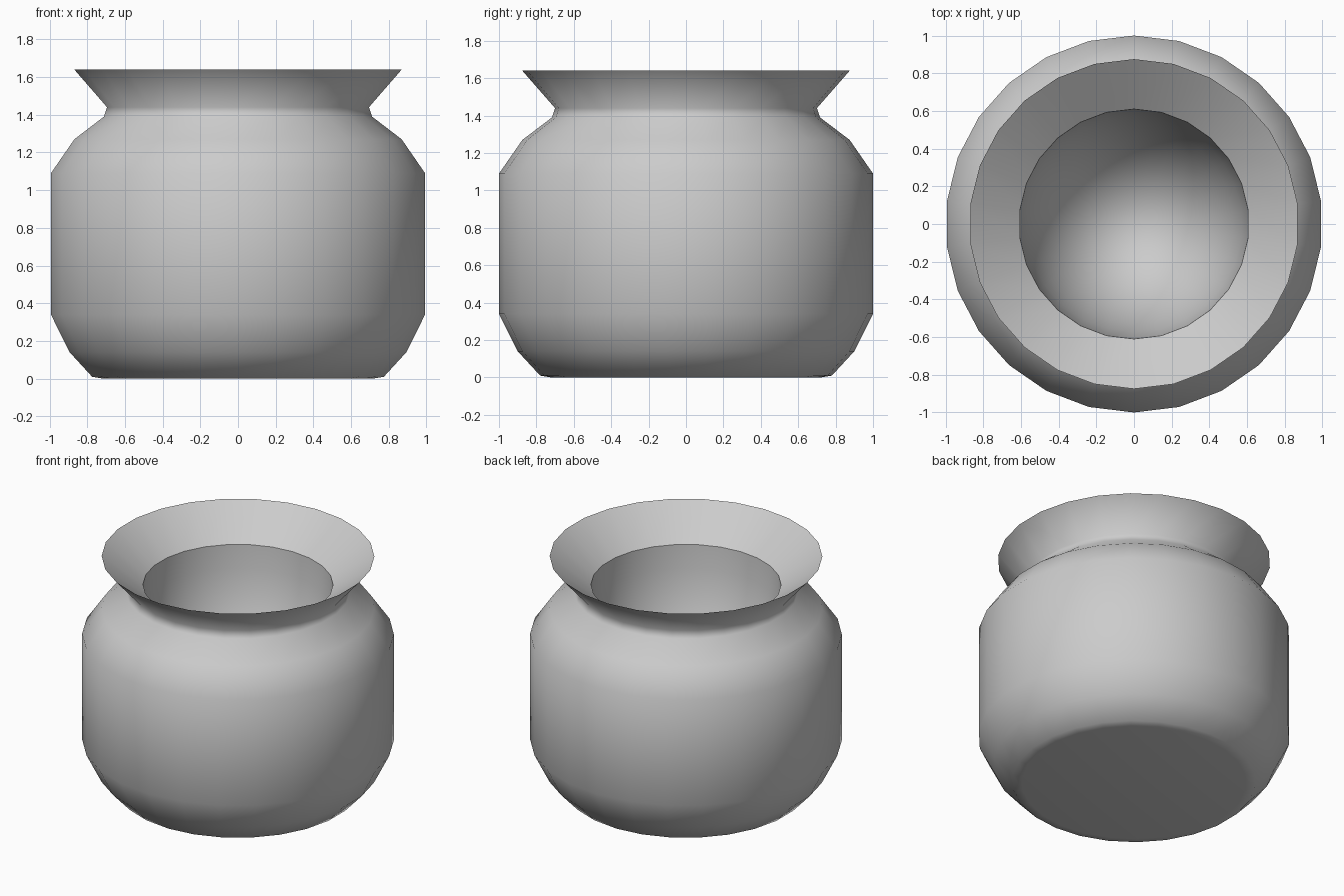
import bpy, bmesh
from math import sin, cos, pi

cube = bpy.data.objects.get("Cube")
if cube:
    bpy.data.objects.remove(cube)

SIDES = 26

# One plain clay colour
clay = bpy.data.materials.new("grey_clay")
clay.use_nodes = True
clay.diffuse_color = (0.6, 0.6, 0.6, 1)
clay.node_tree.nodes["Principled BSDF"].inputs["Base Color"].default_value = (0.6, 0.6, 0.6, 1)


def lathe(name, profile, sharp_rings):
    """Turn a (radius, height) profile around z; radius 0 makes a pole."""
    bm = bmesh.new()
    rings = []
    for r, z in profile:
        if r == 0:
            rings.append([bm.verts.new((0, 0, z))] * SIDES)
        else:
            angles = [pi / 2 + 2 * pi * i / SIDES for i in range(SIDES)]
            rings.append([bm.verts.new((r * cos(a), r * sin(a), z)) for a in angles])
    for low, high in zip(rings, rings[1:]):
        for i in range(SIDES):
            j = (i + 1) % SIDES
            corners = dict.fromkeys((low[i], low[j], high[j], high[i]))
            bm.faces.new(list(corners)).smooth = True
    bmesh.ops.recalc_face_normals(bm, faces=bm.faces)
    for k in sharp_rings:
        for i in range(SIDES):
            bm.edges.get((rings[k][i], rings[k][(i + 1) % SIDES])).smooth = False
    mesh = bpy.data.meshes.new(name)
    bm.to_mesh(mesh)
    bm.free()
    mesh.materials.append(clay)
    obj = bpy.data.objects.new(name, mesh)
    bpy.context.collection.objects.link(obj)
    return obj


# Outer wall from the base up to the flared lip
outer = [(0, 0), (0.72, 0), (0.78, 0.01), (0.9, 0.14), (1, 0.34), (1, 1.09),
         (0.875, 1.27), (0.717, 1.39), (0.7, 1.44), (0.875, 1.64)]

# Rounded hollow below the mouth
MOUTH, MOUTH_Z, DEPTH, STEPS = 0.61, 1.44, 0.95, 9
hollow = [(MOUTH * cos(t), MOUTH_Z - DEPTH * sin(t))
          for t in (pi / 2 * k / STEPS for k in range(STEPS))]
hollow.append((0, MOUTH_Z - DEPTH))

lip = len(outer) - 1
lathe("pot", outer + hollow, (lip, lip + 1))
